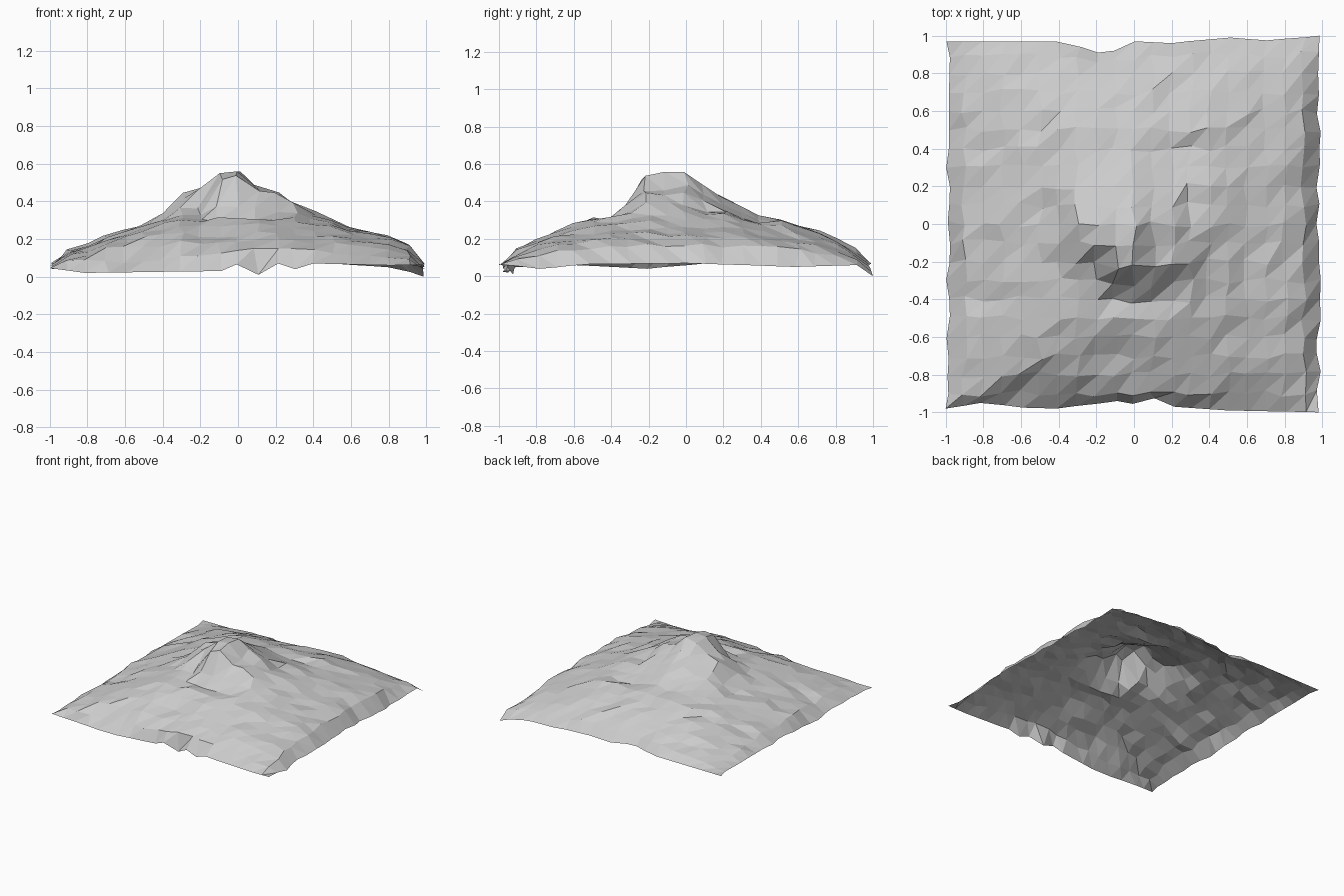
import bpy, bmesh, math, random

if "Cube" in bpy.data.objects:
    bpy.data.objects.remove(bpy.data.objects["Cube"])

random.seed(4)
N = 20


def lerp_profile(pts, t):
    """Piecewise linear profile through (position, value) points."""
    for (a, u), (b, v) in zip(pts, pts[1:]):
        if t <= b:
            return u + (v - u) * max(0.0, (t - a) / (b - a))
    return pts[-1][1]


# broad hill profiles across x and y
HILL_X = [(-1, .07), (-.9, .135), (-.7, .21), (-.5, .275), (-.3, .34), (0, .37),
          (.3, .34), (.5, .29), (.7, .235), (.8, .21), (.9, .165), (1, .07)]
HILL_Y = [(-1, .06), (-.9, .145), (-.8, .195), (-.7, .24), (-.5, .305), (-.2, .36), (0, .37),
          (.3, .34), (.5, .30), (.7, .235), (.9, .145), (1, .06)]
# central peak: cliff at the front, long slope at the back
PEAK_X = [(-.5, 0), (-.4, .15), (-.3, .5), (-.2, .68), (-.1, .97), (0, 1), (.1, .68), (.2, .53),
          (.3, .3), (.45, 0)]
PEAK_Y = [(-.4, 0), (-.3, .2), (-.2, .9), (-.1, 1), (0, .97), (.1, .65), (.2, .38),
          (.35, 0)]
# rim outline and heights
FRONT_Y = [(-1, -.98), (-.8, -.95), (-.6, -.975), (-.4, -.98), (-.1, -.94), (0, -.955), (.1, -.925),
           (.2, -.97), (.5, -.99), (1, -1)]
BACK_Y = [(-1, .97), (-.4, .97), (-.2, .91), (-.1, .92), (0, .97), (.2, .96), (.5, .99),
          (.7, .975), (1, 1)]
FRONT_Z = [(-1, .045), (-.8, .02), (-.1, .03), (0, .065), (.1, .01), (.2, .07), (.3, .04),
           (.4, .07), (.8, .06), (1, .065)]
BACK_Z = [(-1, .065), (.4, .075), (.8, .05), (1, 0)]
LEFT_Z = [(-1, .045), (-.6, .06), (-.2, .04), (.1, .07), (1, .065)]
RIGHT_Z = [(-1, .065), (-.8, .04), (-.5, .065), (0, .07), (.6, .05), (.9, .06), (1, 0)]
# local bumps and gullies: x, y, x radius, y radius, height
BUMPS = [(.25, .35, .13, .1, -.05), (.35, .55, .2, .1, .02), (.45, .15, .1, .25, .02),
         (.3, .05, .09, .12, -.03), (0, -.4, .2, .07, -.03), (.02, -.55, .18, .08, .015),
         (-.1, -.68, .15, .08, -.03), (-.8, -.42, .15, .07, -.02), (.58, -.6, .08, .12, -.025),
         (-.6, .8, .2, .08, -.015), (-.45, -.9, .3, .07, -.05), (-.15, .9, .15, .08, -.03),
         (.1, -.12, .08, .08, -.03), (.25, .8, .25, .1, .01)]


def height(x, y):
    a, b = lerp_profile(HILL_X, x), lerp_profile(HILL_Y, y)
    h = math.sqrt(min(a, b) * a * b / .37)
    # the cliff stands further back on the left shoulder
    setback = .1 if -.5 < x < -.15 and y < -.05 else 0
    h += .195 * lerp_profile(PEAK_X, x) * lerp_profile(PEAK_Y, y - setback)
    for cx, cy, rx, ry, dz in BUMPS:
        h += dz * math.exp(-((x - cx) / rx) ** 2 - ((y - cy) / ry) ** 2)
    return h + random.uniform(-.011, .011)


bm = bmesh.new()
grid = []
for j in range(N + 1):
    row = []
    for i in range(N + 1):
        x, y = -1 + 2 * i / N, -1 + 2 * j / N
        jx, jy = random.uniform(-.018, .018), random.uniform(-.018, .018)
        px, py = x + jx, y + jy
        # pull the rows at the cliff forward and away from the back notch
        py -= .04 * math.exp(-(x / .2) ** 2 - ((y + .25) / .12) ** 2)
        py -= .05 * math.exp(-((x + .15) / .15) ** 2 - ((y - .9) / .1) ** 2)
        if i == 0:
            px = -.988 + jx * .65
        elif i == N:
            px = .98 + jx * .65
        if j == 0:
            py, z = lerp_profile(FRONT_Y, x), lerp_profile(FRONT_Z, x)
        elif j == N:
            py, z = lerp_profile(BACK_Y, x), lerp_profile(BACK_Z, x)
        elif i == 0:
            z = lerp_profile(LEFT_Z, y)
        elif i == N:
            z = lerp_profile(RIGHT_Z, y)
        else:
            z = height(x, y)
        if (i, j) == (0, 0):
            px = -1
        row.append(bm.verts.new((px, py, z)))
    grid.append(row)

# flat triangles, all split along the same diagonal
for j in range(N):
    for i in range(N):
        a, b = grid[j][i], grid[j][i + 1]
        c, d = grid[j + 1][i + 1], grid[j + 1][i]
        bm.faces.new((a, b, c))
        bm.faces.new((a, c, d))

mesh = bpy.data.meshes.new("hill_terrain")
bm.to_mesh(mesh)
bm.free()
bpy.context.collection.objects.link(bpy.data.objects.new("hill_terrain", mesh))
